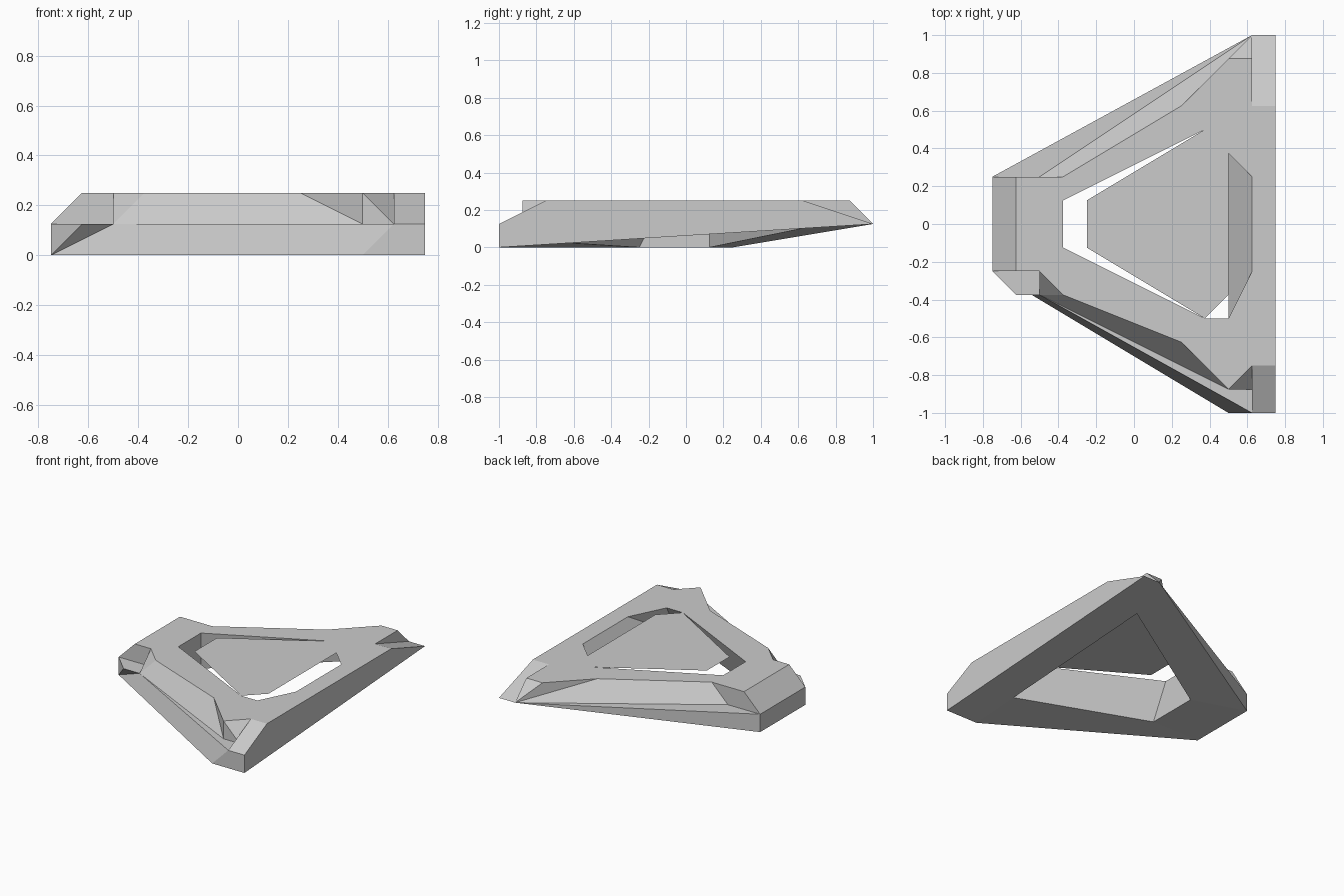
import bpy
import bmesh

if "Cube" in bpy.data.objects:
    bpy.data.objects.remove(bpy.data.objects["Cube"], do_unlink=True)

UNIT = 0.125  # all outlines are drawn on this grid

grey = bpy.data.materials.new("light_grey")
grey.use_nodes = True
grey.diffuse_color = (0.6, 0.6, 0.6, 1)
grey.node_tree.nodes["Principled BSDF"].inputs["Base Color"].default_value = grey.diffuse_color


class Shell:
    """Mesh builder that shares vertices lying on the same point."""

    def __init__(self):
        self.bm = bmesh.new()
        self.points = {}

    def vert(self, point):
        if point not in self.points:
            self.points[point] = self.bm.verts.new([c * UNIT for c in point])
        return self.points[point]

    def face(self, points):
        verts = list(dict.fromkeys(self.vert(p) for p in points))
        if len(verts) > 2 and not self.bm.faces.get(verts):
            self.bm.faces.new(verts)

    def band(self, first, second):
        """Join two closed outlines; repeated points become triangles."""
        count = len(first)
        for i in range(count):
            j = (i + 1) % count
            self.face((first[i], first[j], second[j], second[i]))

    def cap(self, *outlines):
        """Fill a flat area between an outline and its opening."""
        edges = []
        for outline in outlines:
            loop = list(dict.fromkeys(self.vert(p) for p in outline))
            for a, b in zip(loop, loop[1:] + loop[:1]):
                edges.append(self.bm.edges.get((a, b)) or self.bm.edges.new((a, b)))
        bmesh.ops.triangle_fill(self.bm, use_beauty=True, edges=edges)

    def finish(self, name):
        bmesh.ops.recalc_face_normals(self.bm, faces=self.bm.faces)
        mesh = bpy.data.meshes.new(name)
        self.bm.to_mesh(mesh)
        self.bm.free()
        mesh.materials.append(grey)
        obj = bpy.data.objects.new(name, mesh)
        bpy.context.collection.objects.link(obj)
        return obj


def at_height(outline, height):
    return [(x, y, height) for x, y in outline]


def on_base(outline):
    """Underside rises towards the back of the long side."""
    return [(x, y, (y + 8) / 16 if x >= 4 else 0) for x, y in outline]


# Raised plateau and the foot of its bevels, point for point
plateau = at_height([
    (-5, 2), (-3, 2), (2, 5), (4, 7), (5, 7), (5, 5), (6, 5), (6, -6),
    (5, -6), (5, -6), (4, -7), (4, -7), (2, -5), (-3, -3), (-4, -2),
    (-4, -2), (-5, -2), (-5, -2)], 2)
foot = at_height([
    (-6, 2), (-4, 2), (5, 8), (5, 8), (5, 8), (5, 8), (6, 8), (6, -8),
    (5, -8), (5, -7), (5, -7), (4, -7), (4, -7), (-4, -3), (-4, -3),
    (-4, -2), (-5, -2), (-6, -2)], 1)

# Narrow ledge around the foot
ledge_inner = at_height([
    (-6, 2), (-4, 2), (5, 8), (6, 8), (6, -8), (5, -8), (5, -7), (4, -7),
    (-4, -3), (-4, -2), (-5, -2), (-6, -2)], 1)
ledge_outer = at_height([
    (-6, 2), (-6, 2), (5, 8), (6, 8), (6, -8), (5, -8), (5, -8), (5, -8),
    (-4, -3), (-4, -3), (-5, -3), (-6, -2)], 1)

# Outer wall and underside
rim = at_height([(-6, 2), (5, 8), (6, 8), (6, -8), (5, -8),
                 (-4, -3), (-5, -3), (-6, -2)], 1)
base = on_base([(-6, 2), (5, 8), (6, 8), (6, -8), (4, -8),
                (-6, -2), (-6, -2), (-6, -2)])
base[4] = (4, -8, 0)
under_hole = on_base([(-3, 1), (4, 5), (4, 5), (4, -5), (4, -5),
                      (-3, -2), (-3, -2), (-3, -2)])

# Opening, whose walls flare between underside and plateau
hole_base = on_base([(-3, 1), (4, 5), (4, 5), (4, 5),
                     (4, -5), (4, -5), (4, -5), (-3, -2)])
hole_top = at_height([(-3, 1), (3, 4), (4, 3), (5, 2),
                      (5, -2), (4, -4), (3, -4), (-3, -1)], 2)

frame = Shell()
for first, second in ((plateau, foot), (ledge_inner, ledge_outer), (rim, base),
                      (base, under_hole), (hole_base, hole_top)):
    frame.band(first, second)
frame.cap(plateau, hole_top)
frame.finish("frame")

# Thin sheet held in the opening
panel = Shell()
panel.face(at_height([(-2, -1), (-2, 1), (3, 4), (4, 3), (4, -3), (3, -4)], 2))
panel.finish("centre_panel")
